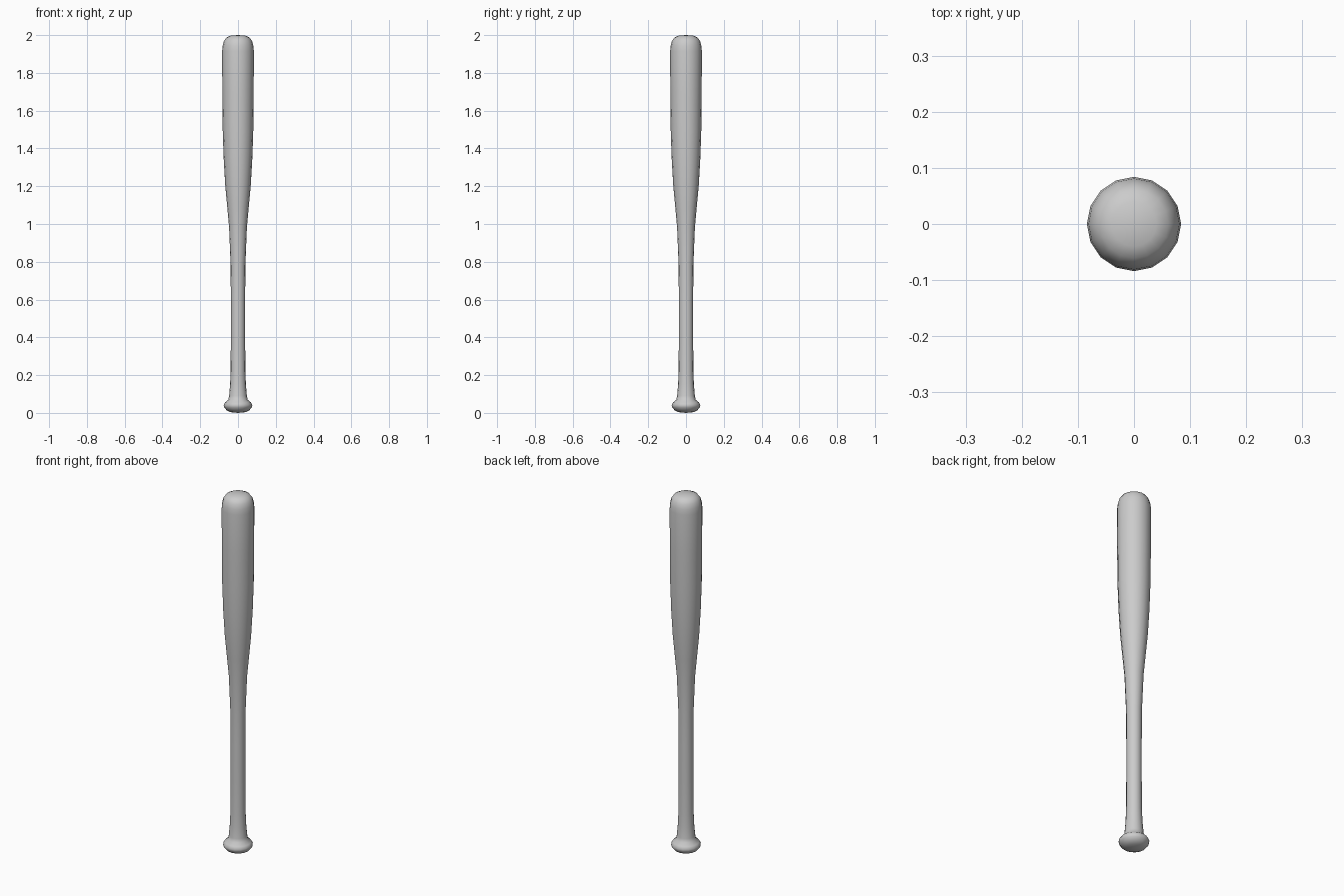
import bpy, bmesh, math

if "Cube" in bpy.data.objects:
    bpy.data.objects.remove(bpy.data.objects["Cube"])

SIDES = 16

# Bat outline as (radius, height), knob to barrel tip
profile = [
    (0.040, 0.004), (0.060, 0.014), (0.073, 0.029), (0.076, 0.042),
    (0.068, 0.056), (0.051, 0.070), (0.047, 0.090), (0.042, 0.150),
    (0.039, 0.220), (0.038, 0.400), (0.038, 0.600), (0.039, 0.780),
    (0.047, 0.980), (0.057, 1.090), (0.068, 1.210), (0.076, 1.350),
    (0.081, 1.500), (0.083, 1.700), (0.084, 1.915), (0.081, 1.945),
    (0.074, 1.970), (0.061, 1.987), (0.040, 1.997),
]

# Lathe the outline around z
bm = bmesh.new()
rings = []
for r, z in profile:
    rings.append([bm.verts.new((r * math.cos(2 * math.pi * i / SIDES),
                                r * math.sin(2 * math.pi * i / SIDES), z))
                  for i in range(SIDES)])
for low, high in zip(rings, rings[1:]):
    for i in range(SIDES):
        j = (i + 1) % SIDES
        bm.faces.new((low[i], low[j], high[j], high[i]))

# Close the knob base and barrel tip
for ring, z in ((rings[0], 0.0), (rings[-1], 2.0)):
    tip = bm.verts.new((0, 0, z))
    for i in range(SIDES):
        bm.faces.new((ring[i], ring[(i + 1) % SIDES], tip))
bmesh.ops.recalc_face_normals(bm, faces=bm.faces)

mesh = bpy.data.meshes.new("bat")
bm.to_mesh(mesh)
bm.free()
bat = bpy.data.objects.new("bat", mesh)
bpy.context.collection.objects.link(bat)

# Smooth shading
for face in mesh.polygons:
    face.use_smooth = True
